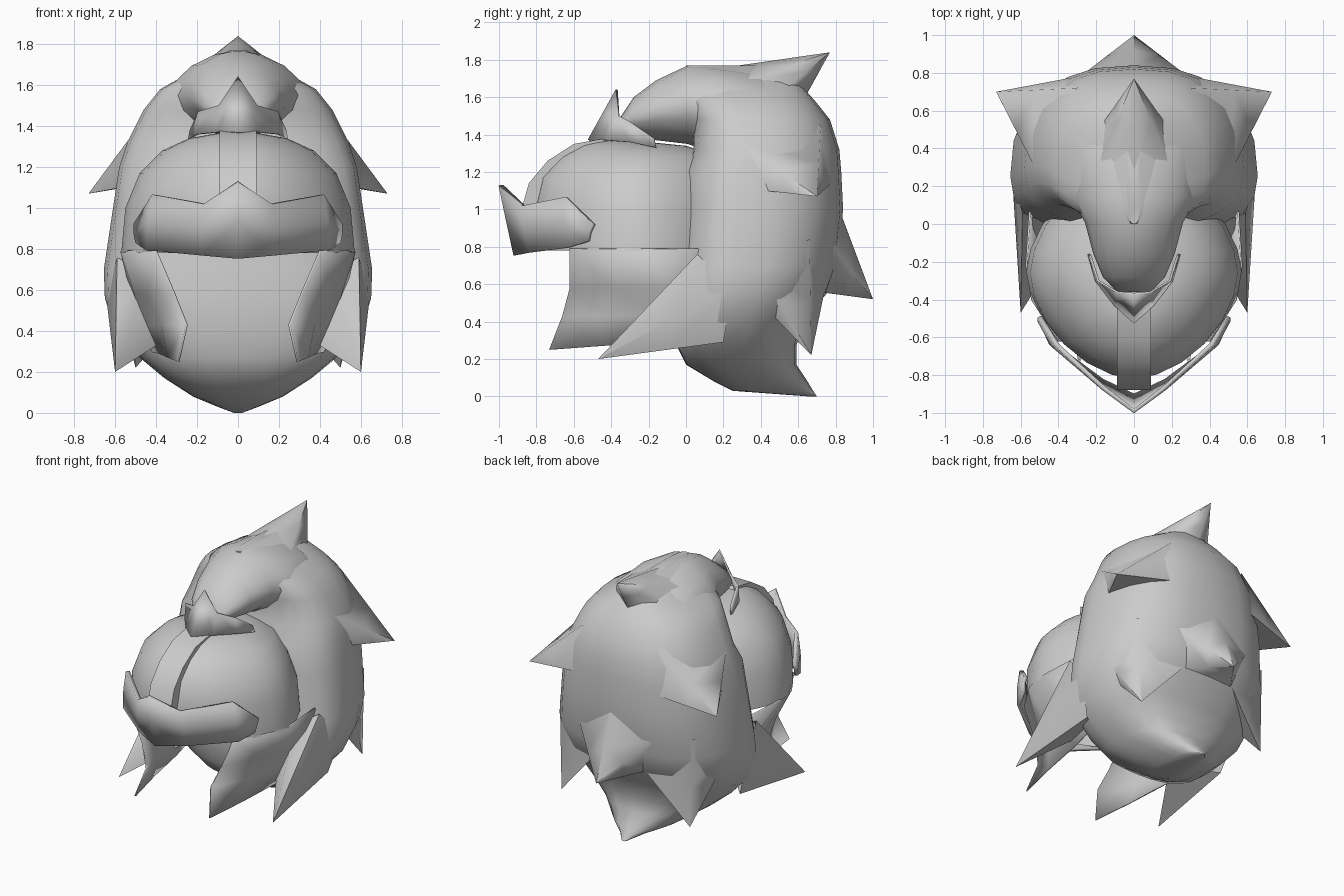
import bpy
import bmesh
import math
from mathutils import Vector

default = bpy.data.objects.get("Cube")
if default:
    bpy.data.objects.remove(default, do_unlink=True)

grey = bpy.data.materials.new("plain_grey")
grey.use_nodes = True
COLOUR = (0.6, 0.6, 0.6, 1)
grey.diffuse_color = COLOUR
grey.node_tree.nodes["Principled BSDF"].inputs["Base Color"].default_value = COLOUR


def surface(name, rows, closed=False, caps=(False, False), mirror=False, thickness=0, angle=50):
    """Skin a list of equally long point rows into one smooth-shaded object."""
    bm = bmesh.new()
    grid = [[bm.verts.new(point) for point in row] for row in rows]
    count = len(grid[0])
    for lower, upper in zip(grid, grid[1:]):
        for i in range(count if closed else count - 1):
            j = (i + 1) % count
            bm.faces.new((lower[i], lower[j], upper[j], upper[i]))
    for wanted, ring in zip(caps, (grid[0], grid[-1])):
        if wanted:
            bm.faces.new(ring)
    bmesh.ops.remove_doubles(bm, verts=bm.verts, dist=0.0005)
    bmesh.ops.recalc_face_normals(bm, faces=bm.faces)
    mesh = bpy.data.meshes.new(name)
    bm.to_mesh(mesh)
    bm.free()
    obj = bpy.data.objects.new(name, mesh)
    bpy.context.collection.objects.link(obj)
    mesh.materials.append(grey)
    bpy.ops.object.select_all(action="DESELECT")
    obj.select_set(True)
    bpy.context.view_layer.objects.active = obj
    bpy.ops.object.shade_smooth_by_angle(angle=math.radians(angle))
    if mirror:
        obj.modifiers.new("Mirror", "MIRROR").use_axis[0] = True
    if thickness:
        solid = obj.modifiers.new("Thickness", "SOLIDIFY")
        solid.thickness = thickness
        solid.offset = 0
    return obj


def rounded(value, power):
    return math.copysign(abs(value) ** (2 / power), value)


def slices(name, table, power, widest, segments=24, caps=(True, True)):
    """Stack level slices, each given as height, front, half width and back."""
    rings = []
    for z, front, width, back in table:
        middle = front + (back - front) * widest
        ring = []
        for i in range(segments):
            a = math.tau * i / segments
            depth = back - middle if math.sin(a) > 0 else middle - front
            ring.append((width * rounded(math.cos(a), power),
                         middle + depth * rounded(math.sin(a), power), z))
        rings.append(ring)
    return surface(name, rings, closed=True, caps=caps)


def spike(name, tip, base, mirror=True, slim=0.46):
    """A slightly curved lock of hair that tapers from a base loop to a tip."""
    tip = Vector(tip)
    base = [Vector(point) for point in base]
    middle = [tip + (point - tip) * slim for point in base]
    end = [tip + (point - tip) * 0.002 for point in base]
    return surface(name, [base, middle, end], closed=True, mirror=mirror, angle=75)


# Main mass of hair, with the neck bowl closing it below
slices("hair_mass", [
    (0, 0.66, 0.02, 0.7),
    (0.03, 0.25, 0.1, 0.68),
    (0.08, 0.15, 0.22, 0.65),
    (0.17, 0, 0.36, 0.59),
    (0.27, -0.05, 0.48, 0.59),
    (0.4, -0.07, 0.6, 0.63),
    (0.56, -0.08, 0.65, 0.76),
    (0.7, -0.06, 0.655, 0.81),
    (1, -0.04, 0.61, 0.84),
    (1.2, -0.02, 0.58, 0.83),
    (1.32, 0.04, 0.54, 0.82),
    (1.48, 0.03, 0.46, 0.77),
    (1.58, 0, 0.38, 0.69),
    (1.67, -0.02, 0.22, 0.61),
    (1.77, 0, 0.04, 0.5),
], power=2.5, widest=0.36)

# Forelock flowing from the crown and reaching over the brow
forelock = []
for y, width, top, bottom in [
    (0.6, 0.22, 1.62, 1.3), (0.4, 0.36, 1.74, 1.25), (0.14, 0.34, 1.77, 1.3),
    (0.01, 0.26, 1.77, 1.35), (-0.16, 0.215, 1.69, 1.37),
    (-0.28, 0.165, 1.6, 1.39), (-0.36, 0.09, 1.48, 1.41),
]:
    arch = []
    for i in range(16):
        a = math.tau * i / 16
        arch.append((width * rounded(math.cos(a), 1.75), y,
                     (top + bottom) / 2 + (top - bottom) / 2 * rounded(math.sin(a), 1.75)))
    forelock.append(arch)
surface("forelock", forelock, closed=True, caps=(True, True))

# Pointed locks
spike("crown_lock", (0, 0.77, 1.84), [
    (0, 0.25, 1.765), (0.2, 0.28, 1.68), (0.19, 0.5, 1.62),
    (0, 0.62, 1.57), (-0.19, 0.5, 1.62), (-0.2, 0.28, 1.68)], mirror=False)
spike("back_lock", (0, 1, 0.52), [
    (0, 0.82, 1), (0.3, 0.77, 0.82), (0.22, 0.7, 0.56),
    (-0.22, 0.7, 0.56), (-0.3, 0.77, 0.82)], mirror=False)
spike("upper_side_lock", (0.73, 0.7, 1.07), [
    (0.5, 0.25, 1.38), (0.3, 0.72, 1.45), (0.25, 0.79, 1.15), (0.57, 0.42, 1.1)])
spike("lower_side_lock", (0.5, 0.67, 0.22), [
    (0.64, 0.34, 0.76), (0.52, 0.66, 0.84), (0.2, 0.74, 0.56), (0.52, 0.4, 0.5)])
spike("cheek_lock", (0.6, -0.47, 0.2), [
    (0.59, 0.06, 0.76), (0.645, 0.25, 0.58), (0.56, 0.2, 0.29),
    (0.32, -0.02, 0.38), (0.45, 0, 0.68)], slim=0.55)

# Rounded face shell, open below
slices("face_shell", [
    (0.78, -0.8, 0.57, 0.3),
    (1, -0.82, 0.55, 0.3),
    (1.17, -0.78, 0.48, 0.25),
    (1.28, -0.68, 0.37, 0.18),
    (1.34, -0.58, 0.24, 0),
    (1.365, -0.5, 0.1, -0.25),
], power=1.75, widest=0.5, caps=(False, True))

# Cheek guards hanging from the shell
surface("cheek_guard", [
    [(0.4, -0.62, 0.79), (0.31, -0.62, 0.58), (0.25, -0.66, 0.43), (0.29, -0.73, 0.25)],
    [(0.54, -0.4, 0.79), (0.44, -0.37, 0.58), (0.37, -0.4, 0.43), (0.34, -0.45, 0.27)],
    [(0.57, -0.22, 0.79), (0.5, -0.14, 0.58), (0.44, -0.14, 0.43), (0.38, -0.14, 0.29)],
    [(0.55, 0.1, 0.79), (0.52, 0.1, 0.58), (0.48, 0.1, 0.43), (0.42, 0.05, 0.3)],
], mirror=True, thickness=0.01)

# Raised strip along the middle of the shell
strip = []
for y, z in [(-0.43, 1.38), (-0.6, 1.35), (-0.74, 1.26), (-0.84, 1.14), (-0.88, 1)]:
    strip.append([(-0.09, y + 0.06, z - 0.05), (-0.09, y, z),
                  (0.09, y, z), (0.09, y + 0.06, z - 0.05)])
surface("centre_strip", strip, closed=True, caps=(True, True), angle=40)

# Swept visor with a central peak
surface("visor", [
    [(0, -0.99, 1.13), (0, -0.95, 0.94), (0, -0.91, 0.755)],
    [(0.16, -0.87, 1.02), (0.17, -0.86, 0.9), (0.17, -0.83, 0.77)],
    [(0.41, -0.64, 1.065), (0.43, -0.64, 0.93), (0.44, -0.63, 0.795)],
    [(0.5, -0.49, 0.92), (0.5, -0.51, 0.88), (0.49, -0.52, 0.83)],
], mirror=True, thickness=0.025)

# Pointed brow plate under the forelock
surface("brow_plate", [
    [(0, -0.37, 1.64), (0, -0.52, 1.37)],
    [(0.09, -0.36, 1.5), (0.1, -0.43, 1.37)],
    [(0.19, -0.3, 1.47), (0.2, -0.3, 1.36)],
    [(0.23, -0.17, 1.38), (0.24, -0.16, 1.33)],
], mirror=True, thickness=0.012)
